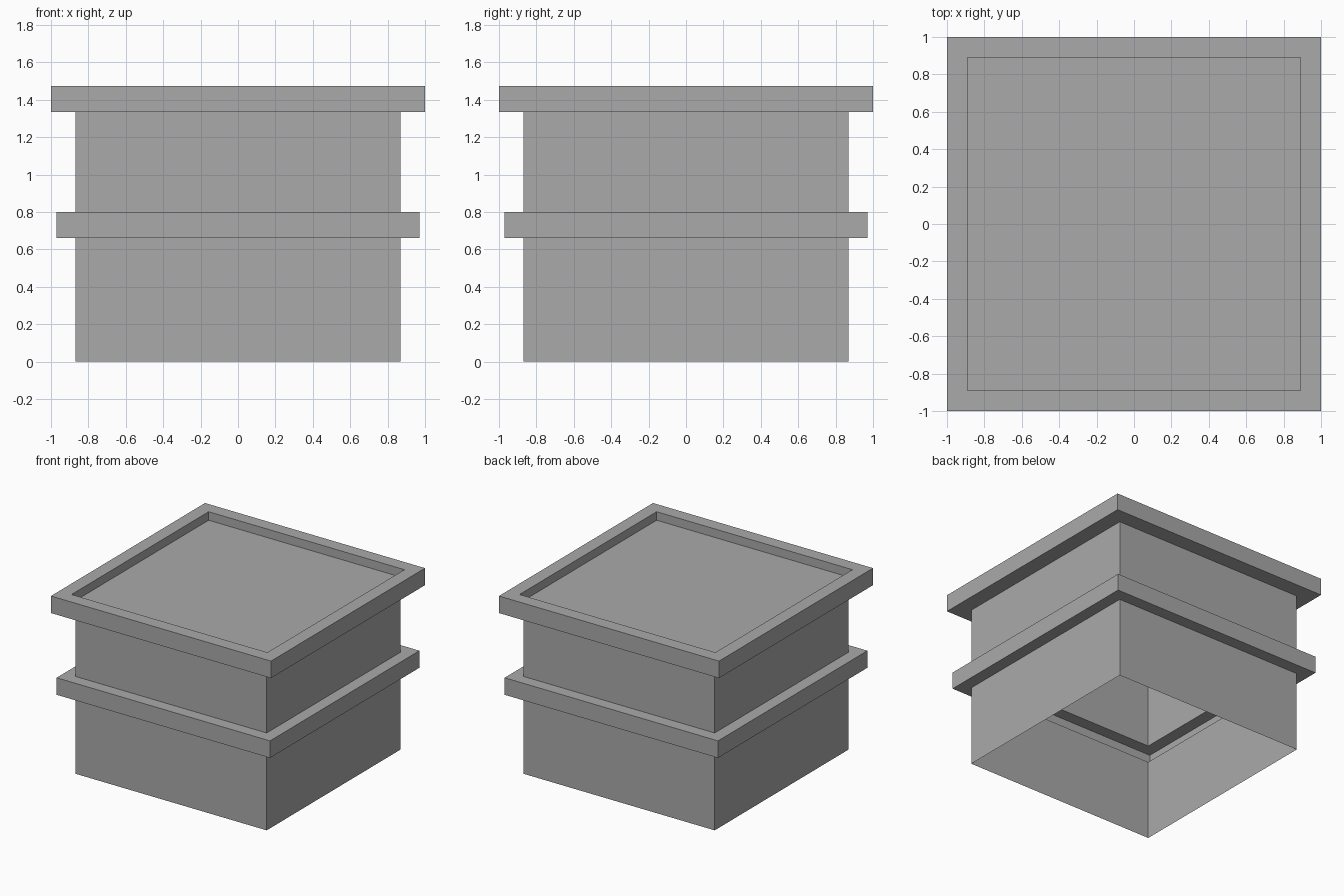
import bpy
import bmesh

cube = bpy.data.objects.get("Cube")
if cube:
    bpy.data.objects.remove(cube, do_unlink=True)

grey = bpy.data.materials.new("plain_grey")
grey.use_nodes = True
colour = (0.4, 0.4, 0.4, 1)
grey.diffuse_color = colour
grey.node_tree.nodes["Principled BSDF"].inputs["Base Color"].default_value = colour

# Half widths and heights shared by the parts
WALL, BAND, RIM, LIP = 0.87, 0.97, 1.0, 0.89
BAND_LOW, BAND_TOP = 0.66, 0.80
RIM_LOW, RIM_TOP, FLOOR = 1.335, 1.475, 1.405


def square_shell(name, profile, capped=False):
    """Sweep (half width, height) points round a square; cap the last ring if asked."""
    bm = bmesh.new()
    rings = [[bm.verts.new((sx * w, sy * w, z))
              for sx, sy in ((-1, -1), (1, -1), (1, 1), (-1, 1))]
             for w, z in profile]
    for low, high in zip(rings, rings[1:]):
        for i in range(4):
            j = (i + 1) % 4
            bm.faces.new((low[i], low[j], high[j], high[i]))
    if capped:
        bm.faces.new(rings[-1])
    mesh = bpy.data.meshes.new(name)
    bm.to_mesh(mesh)
    bm.free()
    mesh.materials.append(grey)
    obj = bpy.data.objects.new(name, mesh)
    bpy.context.collection.objects.link(obj)
    return obj


# Thin hollow body, open underneath
square_shell("lower_wall", [(WALL, 0), (WALL, BAND_LOW)])
square_shell("middle_band", [(WALL, BAND_LOW), (BAND, BAND_LOW),
                             (BAND, BAND_TOP), (WALL, BAND_TOP)])
square_shell("upper_wall", [(WALL, BAND_TOP), (WALL, RIM_LOW)])

# Overhanging rim with a shallow sunken lid
square_shell("top_rim", [(WALL, RIM_LOW), (RIM, RIM_LOW), (RIM, RIM_TOP),
                         (LIP, RIM_TOP), (LIP, FLOOR)], capped=True)
